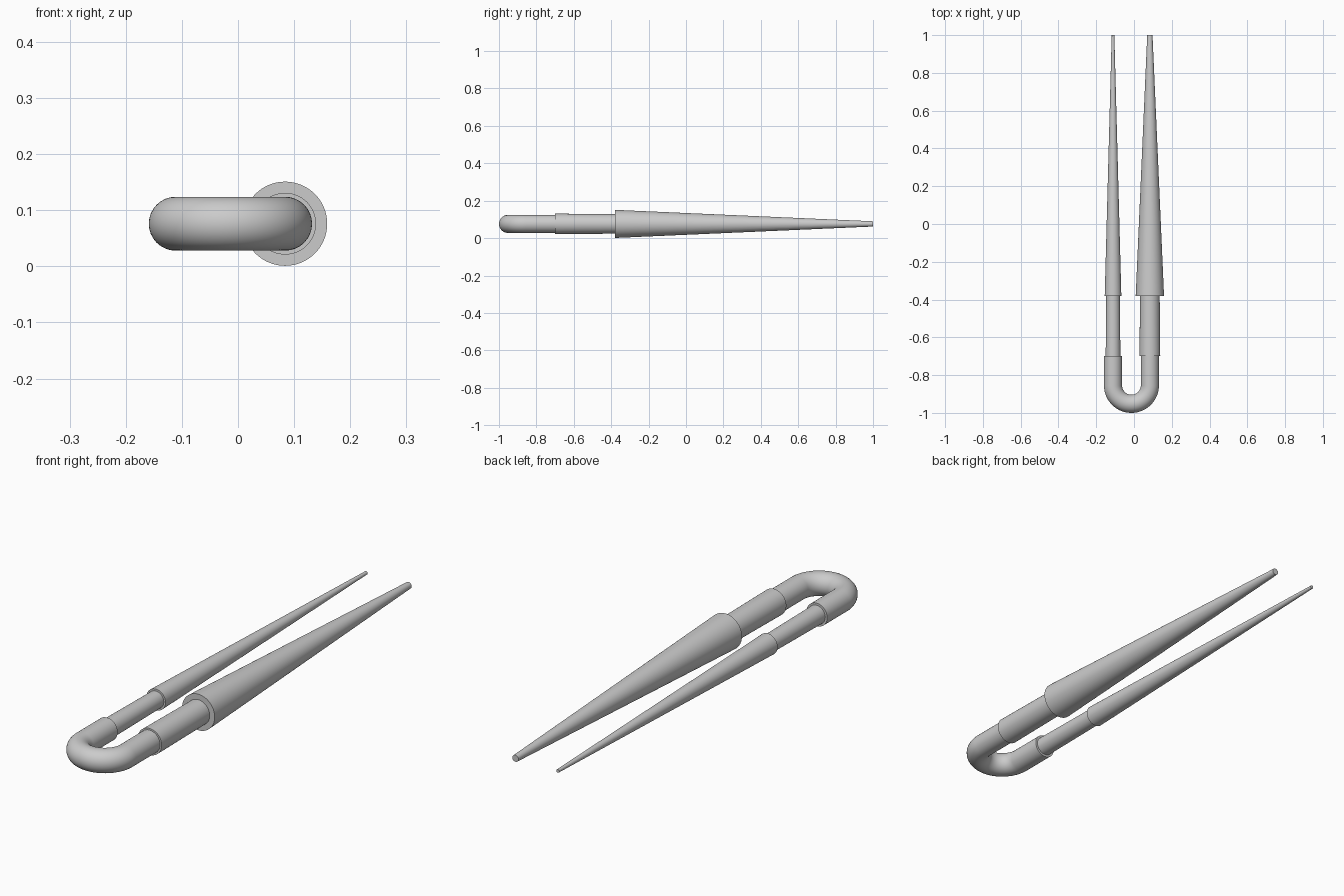
import bpy
import math
from mathutils import Vector

cube = bpy.data.objects.get("Cube")
if cube:
    bpy.data.objects.remove(cube, do_unlink=True)

grey = bpy.data.materials.new("plain_grey")
grey.use_nodes = True
colour = (0.6, 0.6, 0.6, 1)
grey.diffuse_color = colour
grey.node_tree.nodes["Principled BSDF"].inputs["Base Color"].default_value = colour

AXIS_Z = 0.076
LEFT_X, RIGHT_X = 0.084, -0.111
TUBE_R = 0.048
JOINT_Y, SHOULDER_Y, TIP_Y = -0.70, -0.38, 1.0


def finish(obj, name):
    obj.name = name
    obj.data.materials.clear()
    obj.data.materials.append(grey)
    bpy.ops.object.select_all(action='DESELECT')
    obj.select_set(True)
    bpy.context.view_layer.objects.active = obj
    bpy.ops.object.shade_smooth_by_angle(angle=math.radians(35))


def rod(name, x, y0, y1, r0, r1):
    """Capped round rod along y, tapering from r0 at y0 to r1 at y1."""
    bpy.ops.mesh.primitive_cone_add(
        vertices=64, radius1=r0, radius2=r1, depth=y1 - y0,
        location=(x, (y0 + y1) / 2, AXIS_Z), rotation=(-math.pi / 2, 0, 0))
    finish(bpy.context.object, name)


# U-shaped tube: straight leg, half-circle bend, straight leg
mid_x = (LEFT_X + RIGHT_X) / 2
bend_r = (LEFT_X - RIGHT_X) / 2
bend_y = -1 + TUBE_R + bend_r
path = [Vector((RIGHT_X, JOINT_Y, AXIS_Z))]
STEPS = 40
for i in range(STEPS + 1):
    a = math.pi * (1 + i / STEPS)
    path.append(Vector((mid_x + bend_r * math.cos(a),
                        bend_y + bend_r * math.sin(a), AXIS_Z)))
path.append(Vector((LEFT_X, JOINT_Y, AXIS_Z)))

curve = bpy.data.curves.new("bend_path", 'CURVE')
curve.dimensions = '3D'
curve.bevel_depth = TUBE_R
curve.bevel_resolution = 14
curve.use_fill_caps = True
spline = curve.splines.new('POLY')
spline.points.add(len(path) - 1)
for point, co in zip(spline.points, path):
    point.co = (*co, 1)
tube = bpy.data.objects.new("u_bend_tube", curve)
bpy.context.collection.objects.link(tube)
bpy.ops.object.select_all(action='DESELECT')
tube.select_set(True)
bpy.context.view_layer.objects.active = tube
bpy.ops.object.convert(target='MESH')
finish(bpy.context.object, "u_bend_tube")

# Connecting sleeves and long tapered prongs
rod("left_sleeve", LEFT_X, JOINT_Y, SHOULDER_Y, 0.055, 0.052)
rod("left_prong", LEFT_X, SHOULDER_Y, TIP_Y, 0.075, 0.014)
rod("right_sleeve", RIGHT_X, JOINT_Y, SHOULDER_Y, 0.039, 0.036)
rod("right_prong", RIGHT_X, SHOULDER_Y, TIP_Y, 0.044, 0.007)
